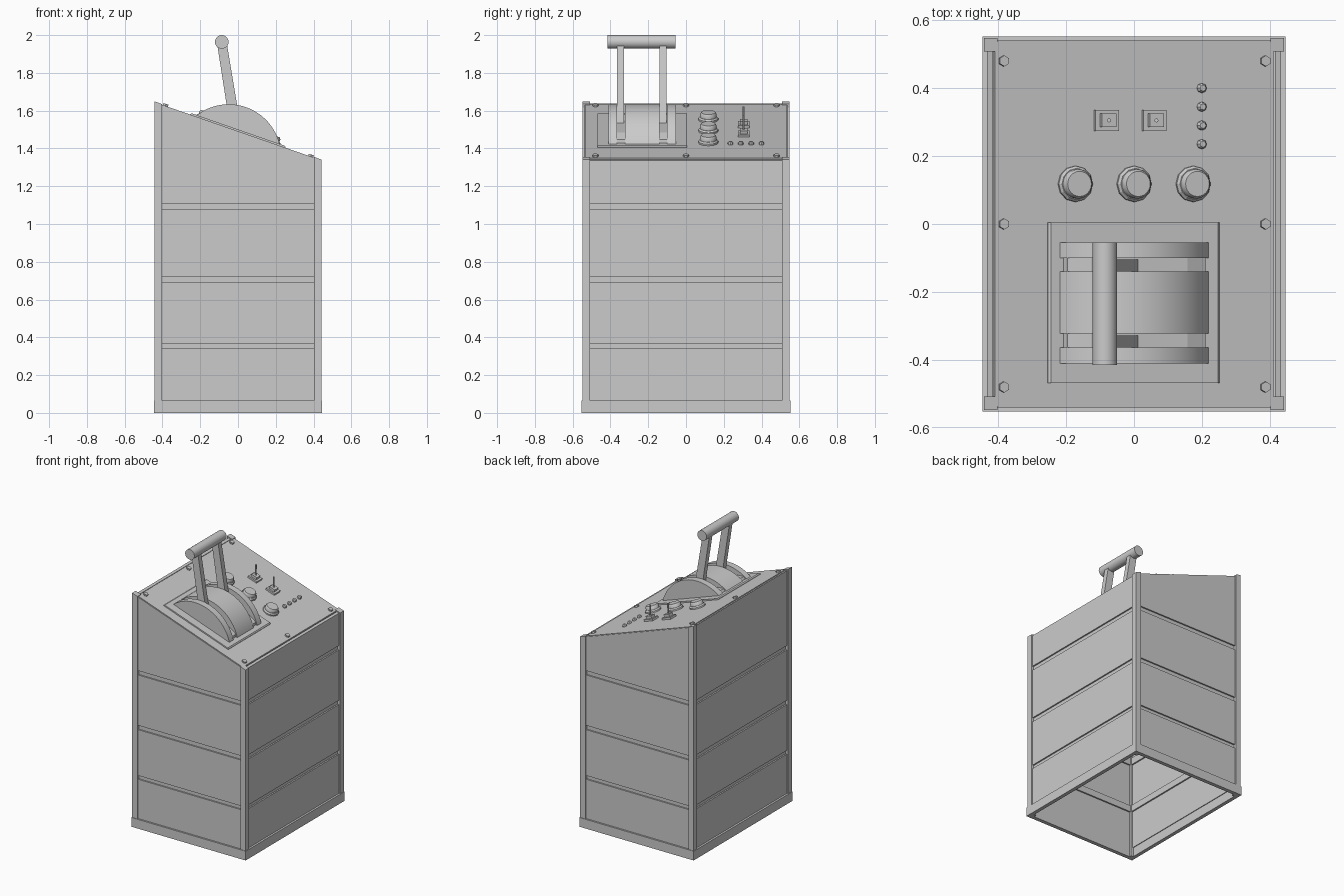
import bpy, bmesh, math
from mathutils import Matrix, Vector

if "Cube" in bpy.data.objects:
    bpy.data.objects.remove(bpy.data.objects["Cube"])

SLOPE = 0.348
ANG = math.atan(SLOPE)
# Local frame of the sloping control face
DECK = Matrix.Translation((0, 0, 1.488)) @ Matrix.Rotation(ANG, 4, 'Y')


def top(x):
    return 1.495 - SLOPE * x


def finish(name, bm, mat=None, smooth=False):
    bmesh.ops.recalc_face_normals(bm, faces=bm.faces)
    me = bpy.data.meshes.new(name)
    bm.to_mesh(me)
    bm.free()
    ob = bpy.data.objects.new(name, me)
    bpy.context.collection.objects.link(ob)
    if mat:
        ob.matrix_world = mat
    if smooth:
        bpy.ops.object.select_all(action='DESELECT')
        ob.select_set(True)
        bpy.context.view_layer.objects.active = ob
        bpy.ops.object.shade_smooth_by_angle(angle=math.radians(35))
    return ob


def prism(name, pts, y0, y1, mat=None, smooth=False):
    """Extrude an XZ profile from y0 to y1."""
    bm = bmesh.new()
    f = bm.faces.new([bm.verts.new((x, y0, z)) for x, z in pts])
    r = bmesh.ops.extrude_face_region(bm, geom=[f])
    vs = [g for g in r['geom'] if isinstance(g, bmesh.types.BMVert)]
    bmesh.ops.translate(bm, verts=vs, vec=(0, y1 - y0, 0))
    return finish(name, bm, mat, smooth)


def box(name, x0, x1, y0, y1, z0, z1, mat=None):
    return prism(name, [(x0, z0), (x1, z0), (x1, z1), (x0, z1)], y0, y1, mat)


def lathe(name, prof, n, mat, smooth=False):
    """Stack rings (radius, height) about local z and cap both ends."""
    bm = bmesh.new()
    rings = [[bm.verts.new((r * math.cos(2 * math.pi * i / n), r * math.sin(2 * math.pi * i / n), h))
              for i in range(n)] for r, h in prof]
    for a, b in zip(rings, rings[1:]):
        for i in range(n):
            bm.faces.new((a[i], a[(i + 1) % n], b[(i + 1) % n], b[i]))
    bm.faces.new(rings[0])
    bm.faces.new(rings[-1])
    return finish(name, bm, mat, smooth)


def on_deck(x, y):
    return DECK @ Matrix.Translation((x / math.cos(ANG), y, 0))


# Corner posts with sloping tops
for sx in (-1, 1):
    for sy in (-1, 1):
        a, b = sorted((sx * 0.402, sx * 0.442))
        c, d = sorted((sy * 0.508, sy * 0.548))
        prism("corner_post", [(a, 0), (b, 0), (b, top(b)), (a, top(a))], c, d)

# Base skirt, open underneath
for s in (-1, 1):
    c, d = sorted((s * 0.525, s * 0.552))
    box("base_skirt_side", -0.446, 0.446, c, d, 0, 0.065)
    c, d = sorted((s * 0.42, s * 0.446))
    box("base_skirt_end", c, d, -0.525, 0.525, 0, 0.065)

# Wall panels in four tiers, with recessed rails in the gaps
TIERS = [(0.065, 0.342), (0.368, 0.692), (0.722, 1.078), (1.108, None)]
for s in (-1, 1):
    c, d = sorted((s * 0.525, s * 0.54))
    e, f = sorted((s * 0.415, s * 0.432))
    for z0, z1 in TIERS:
        zl, zr = (z1, z1) if z1 else (top(-0.403) - 0.008, top(0.403) - 0.008)
        prism("side_panel", [(-0.403, z0), (0.403, z0), (0.403, zr), (-0.403, zl)], c, d)
        if z1:
            box("end_panel", e, f, -0.51, 0.51, z0, z1)
        else:
            prism("end_panel", [(e, z0), (f, z0), (f, top(f) - 0.008), (e, top(e) - 0.008)], -0.51, 0.51)
    for (_, z0), (z1, _) in zip(TIERS, TIERS[1:]):
        c2, d2 = sorted((s * 0.515, s * 0.53))
        e2, f2 = sorted((s * 0.405, s * 0.422))
        box("side_rail", -0.405, 0.405, c2, d2, z0 - 0.01, z1 + 0.01)
        box("end_rail", e2, f2, -0.51, 0.51, z0 - 0.01, z1 + 0.01)

# Sloping control plate
w = 0.41 / math.cos(ANG)
box("control_plate", -w, w, -0.535, 0.535, -0.02, 0.003, DECK)

# Lever housing: plinth with bevelled rim, drum segments, slot floors
k = 1 / math.cos(ANG)
prism("lever_plinth", [(-0.255 * k, 0), (0.25 * k, 0), (0.25 * k, 0.006), (0.243 * k, 0.012),
                       (-0.248 * k, 0.012), (-0.255 * k, 0.006)], -0.468, 0.004, DECK)
R, cx, cz = 0.277, -0.003, -0.14
t = math.acos(-cz / R)
arc = [(cx + R * math.sin(a), cz + R * math.cos(a)) for a in [t * (i / 12 - 1) for i in range(25)]]
for y0, y1 in ((-0.41, -0.364), (-0.322, -0.14), (-0.1, -0.054)):
    prism("lever_drum", arc, y0, y1, DECK, True)
for y0, y1 in ((-0.364, -0.322), (-0.14, -0.1)):
    prism("slot_floor", [(-0.228, 0), (0.222, 0), (0.212, 0.03), (0.15, 0.048), (-0.15, 0.048), (-0.218, 0.03)],
          y0, y1, DECK)

# Twin lever arms and crossbar grip
for y0, y1 in ((-0.364, -0.328), (-0.14, -0.104)):
    prism("lever_arm", [(-0.04, 1.5), (0.017, 1.5), (-0.058, 1.95), (-0.11, 1.95)], y0, y1)
lathe("lever_grip", [(0.036, -0.18), (0.036, 0.18)], 24,
      Matrix.Translation((-0.086, -0.235, 1.964)) @ Matrix.Rotation(math.pi / 2, 4, 'X'), True)

# Rotary knobs
for x in (-0.17, 0.003, 0.177):
    m = on_deck(x - 0.005, 0.118)
    lathe("knob_flange", [(0.053, 0), (0.053, 0.012), (0.046, 0.02)], 12, m)
    lathe("knob_cap", [(0.043, 0.015), (0.043, 0.036), (0.037, 0.045)], 24, m, True)

# Toggle switches with upright sticks
for x in (-0.078, 0.062):
    m = on_deck(x - 0.006, 0.305)
    box("switch_base", -0.036, 0.036, -0.031, 0.031, 0, 0.016, m)
    box("switch_body", -0.022, 0.022, -0.02, 0.02, 0.016, 0.034, m)
    lathe("switch_stick", [(0.005, 0), (0.006, 0.1)], 8, Matrix.Translation((x + 0.004, 0.305, top(x))))

# Indicator lamps
for i in range(4):
    lathe("indicator_lamp", [(0.014, 0), (0.014, 0.012), (0.009, 0.019)], 8, on_deck(0.197, 0.235 + 0.055 * i))

# Hex bolts around the plate
for x in (-0.386, 0.384):
    for y in (-0.48, 0, 0.48):
        lathe("plate_bolt", [(0.016, 0), (0.016, 0.014)], 6, on_deck(x, y) @ Matrix.Rotation(math.pi / 6, 4, 'Z'))
